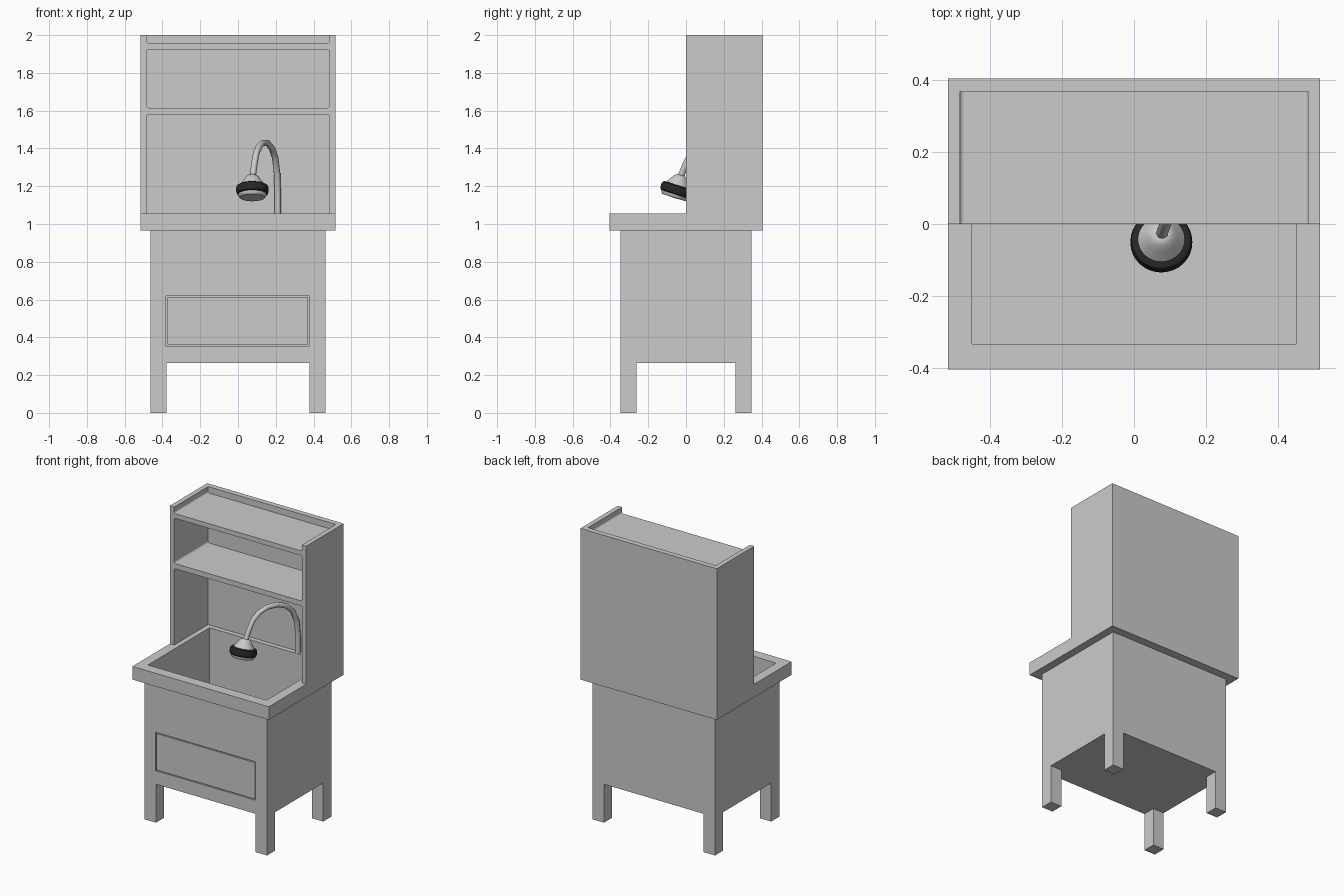
import bpy, bmesh, math
from mathutils import Vector

if "Cube" in bpy.data.objects:
    bpy.data.objects.remove(bpy.data.objects["Cube"])


def add_mesh(name, bm):
    bmesh.ops.recalc_face_normals(bm, faces=bm.faces)
    me = bpy.data.meshes.new(name)
    bm.to_mesh(me)
    bm.free()
    ob = bpy.data.objects.new(name, me)
    bpy.context.collection.objects.link(ob)
    return ob


def box(name, lo, hi, radius=0.0, upper_only=False):
    """Box from corner to corner; radius rounds the edges running along y."""
    bm = bmesh.new()
    bmesh.ops.create_cube(bm, size=1)
    for v in bm.verts:
        v.co = Vector([(a + b) / 2 + c * (b - a) for a, b, c in zip(lo, hi, v.co)])
    if radius:
        mid = (lo[2] + hi[2]) / 2
        edges = [e for e in bm.edges
                 if abs(e.verts[0].co.y - e.verts[1].co.y) > 1e-5
                 and (not upper_only or e.verts[0].co.z > mid)]
        bmesh.ops.bevel(bm, geom=edges, offset=radius, segments=4,
                        profile=0.5, affect='EDGES')
    return add_mesh(name, bm)


def cut(target, *args, **kw):
    tool = box("cutter", *args, **kw)
    tool.hide_render = True
    mod = target.modifiers.new("cut", 'BOOLEAN')
    mod.operation, mod.solver, mod.object = 'DIFFERENCE', 'EXACT', tool
    bpy.context.view_layer.objects.active = target
    bpy.ops.object.modifier_apply(modifier=mod.name)
    bpy.data.objects.remove(tool)


def smooth(ob, angle):
    bpy.ops.object.select_all(action='DESELECT')
    ob.select_set(True)
    bpy.context.view_layer.objects.active = ob
    bpy.ops.object.shade_smooth_by_angle(angle=math.radians(angle))


def lathe(name, profile, origin, axis, segs=32):
    """Revolve (radius, distance) points about an axis."""
    bm = bmesh.new()
    rot = Vector((0, 0, 1)).rotation_difference(axis)
    rings = []
    for r, d in profile:
        n = segs if r > 0 else 1
        rings.append([bm.verts.new(origin + rot @ Vector((
            r * math.cos(2 * math.pi * i / segs),
            r * math.sin(2 * math.pi * i / segs), d))) for i in range(n)])
    for a, b in zip(rings, rings[1:]):
        for i in range(segs):
            j = (i + 1) % segs
            quad = [a[i % len(a)], a[j % len(a)], b[j % len(b)], b[i % len(b)]]
            bm.faces.new(list(dict.fromkeys(quad)))
    ob = add_mesh(name, bm)
    smooth(ob, 35)
    return ob


# Counter slab and shelf hutch as one side profile extruded across x
W = 0.517
bm = bmesh.new()
side = [(-.405, .965), (.405, .965), (.405, 2), (0, 2), (0, 1.055), (-.405, 1.055)]
face = bm.faces.new([bm.verts.new((-W, y, z)) for y, z in side])
ext = bmesh.ops.extrude_face_region(bm, geom=[face])
for v in ext["geom"]:
    if isinstance(v, bmesh.types.BMVert):
        v.co.x = W
hutch = add_mesh("counter_and_shelves", bm)

# Open compartments between the shelves
cut(hutch, (-.484, -.1, 1.055), (.484, .368, 1.58), radius=.012, upper_only=True)
cut(hutch, (-.484, -.1, 1.615), (.484, .368, 1.925), radius=.012)
cut(hutch, (-.484, -.1, 1.957), (.484, .368, 2.1), radius=.012)

# Base cabinet, cut away below to leave four legs
base = box("base_cabinet", (-.463, -.348, 0), (.463, .348, .965))
cut(base, (-.378, -1, -.1), (.378, 1, .263))
cut(base, (-1, -.261, -.1), (1, .261, .263))

# Sink hollow through counter and base
for ob in (hutch, base):
    cut(ob, (-.45, -.333, .67), (.45, .335, 1.2))

# Drawer front in its recess, leaving a thin gap all round
cut(base, (-.381, -.4, .355), (.378, -.338, .618))
box("drawer_front", (-.374, -.348, .362), (.371, -.337, .611))

# Arched tap pipe: (distance from base, height) in a slanted vertical plane
foot, lean = Vector((.21, .35, 0)), Vector((-.33, -.94, 0))
path = [(0, 1.05), (0, 1.17), (.01, 1.27), (.04, 1.35), (.09, 1.40), (.16, 1.428),
        (.24, 1.43), (.30, 1.41), (.345, 1.372), (.375, 1.315), (.408, 1.235)]
curve = bpy.data.curves.new("tap_pipe", 'CURVE')
curve.dimensions = '3D'
curve.bevel_depth = .017
curve.bevel_resolution = 2
curve.use_fill_caps = True
spline = curve.splines.new('POLY')
spline.points.add(len(path) - 1)
for p, (s, z) in zip(spline.points, path):
    p.co = (*(foot + lean * s + Vector((0, 0, z))), 1)
pipe = bpy.data.objects.new("tap_pipe", curve)
bpy.context.collection.objects.link(pipe)
bpy.ops.object.select_all(action='DESELECT')
pipe.select_set(True)
bpy.context.view_layer.objects.active = pipe
bpy.ops.object.convert(target='MESH')
smooth(bpy.context.view_layer.objects.active, 50)

# Spray head: dome, dark grip ring, outlet plate
neck, axis = Vector((.076, -.03, 1.245)), Vector((0, -.3, -.95)).normalized()
lathe("spray_dome", [(0, -.014), (.02, -.014), (.033, -.006), (.045, .012),
                     (.06, .034), (.069, .048), (0, .048)], neck, axis)
ring = lathe("grip_ring", [(0, .042), (.074, .042), (.083, .048), (.086, .06),
                           (.086, .075), (.082, .088), (.076, .092), (0, .092)], neck, axis)
lathe("outlet_plate", [(0, .09), (.076, .09), (.074, .1), (.066, .11), (0, .112)], neck, axis)
dark = bpy.data.materials.new("dark_rubber")
dark.diffuse_color = (.02, .02, .02, 1)
dark.use_nodes = True
dark.node_tree.nodes["Principled BSDF"].inputs["Base Color"].default_value = dark.diffuse_color
ring.data.materials.append(dark)
